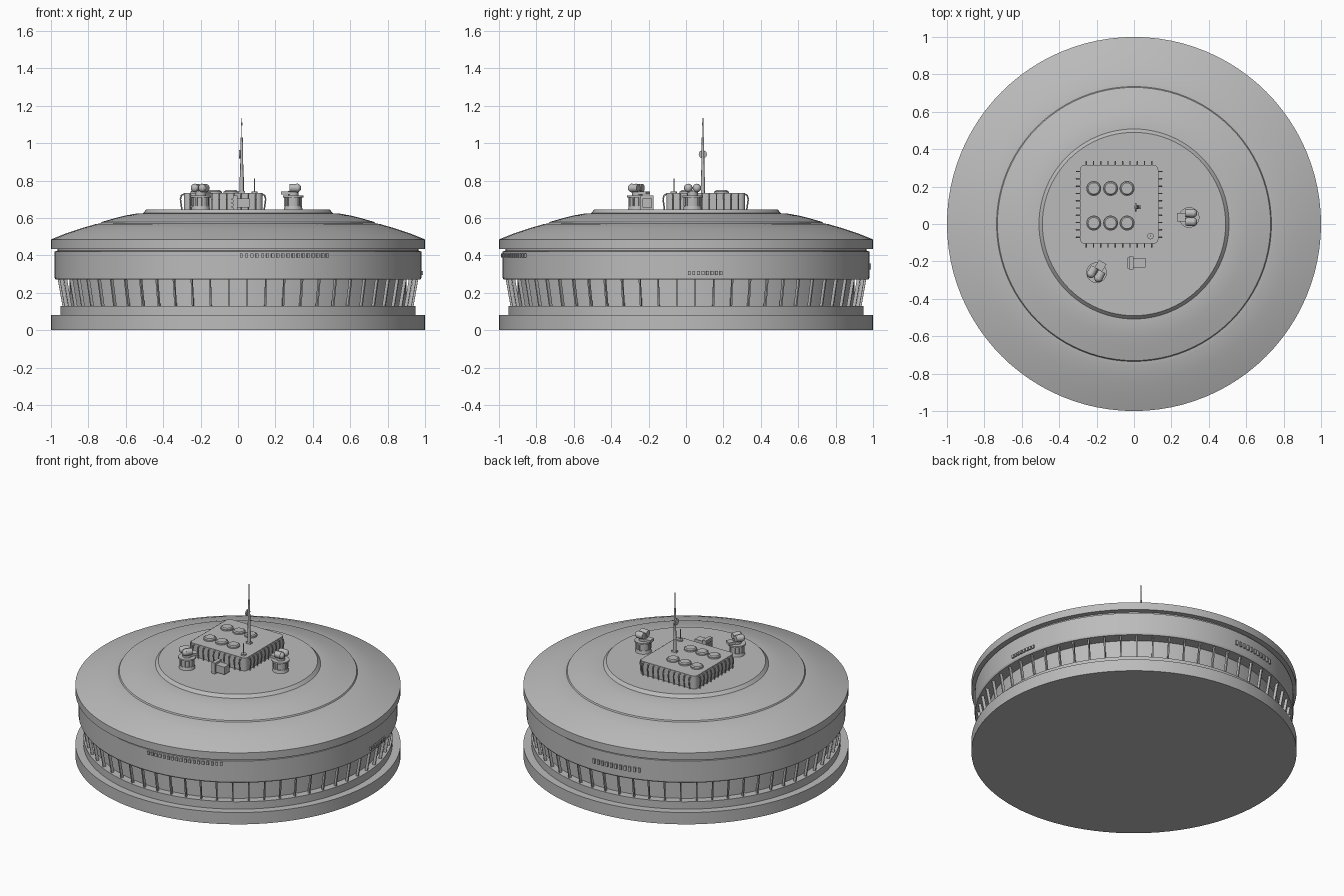
import bpy, bmesh, math
from mathutils import Matrix, Vector

cube = bpy.data.objects.get("Cube")
if cube:
    bpy.data.objects.remove(cube, do_unlink=True)

grey = bpy.data.materials.new("concrete grey")
grey.use_nodes = True
grey.diffuse_color = (0.5, 0.5, 0.5, 1)
grey.node_tree.nodes["Principled BSDF"].inputs["Base Color"].default_value = (0.5, 0.5, 0.5, 1)


def finish(name, bm, smooth=True):
    bmesh.ops.recalc_face_normals(bm, faces=bm.faces)
    mesh = bpy.data.meshes.new(name)
    bm.to_mesh(mesh)
    bm.free()
    mesh.materials.append(grey)
    obj = bpy.data.objects.new(name, mesh)
    bpy.context.collection.objects.link(obj)
    if smooth:
        bpy.ops.object.select_all(action="DESELECT")
        obj.select_set(True)
        bpy.context.view_layer.objects.active = obj
        bpy.ops.object.shade_smooth_by_angle(angle=math.radians(25))
    return obj


def lathe(name, profile, sides=96):
    """Turn a closed profile that runs from axis to axis."""
    bm = bmesh.new()
    verts = [bm.verts.new((r, 0, z)) for r, z in profile]
    edges = [bm.edges.new(pair) for pair in zip(verts, verts[1:])]
    bmesh.ops.spin(bm, geom=verts + edges, axis=(0, 0, 1), cent=(0, 0, 0),
                   angle=2 * math.pi, steps=sides, use_duplicate=False)
    bmesh.ops.remove_doubles(bm, verts=bm.verts, dist=0.0001)
    return finish(name, bm)


def box(bm, centre, size, frame=Matrix()):
    bmesh.ops.create_cube(bm, size=1, matrix=frame @ Matrix.Translation(centre)
                          @ Matrix.Diagonal((*size, 1)))


def tube(bm, start, end, r1, r2=None, sides=16, frame=Matrix()):
    start, end = Vector(start), Vector(end)
    axis = end - start
    turn = axis.to_track_quat("Z", "Y").to_matrix().to_4x4()
    bmesh.ops.create_cone(bm, cap_ends=True, segments=sides, radius1=r1,
                          radius2=r1 if r2 is None else r2, depth=axis.length,
                          matrix=frame @ Matrix.Translation((start + end) / 2) @ turn)


def spin(angle):
    return Matrix.Rotation(angle, 4, "Z")


# Main round building
lathe("base_ring", [(0, 0), (1, 0), (1, 0.08), (0.95, 0.08), (0.95, 0.13), (0, 0.13)])
lathe("window_wall", [(0, 0.12), (0.9, 0.12), (0.9, 0.28), (0, 0.28)])
lathe("upper_band", [(0, 0.27), (0.975, 0.27), (0.98, 0.28), (0.98, 0.42),
                     (0.965, 0.425), (0.965, 0.44), (0, 0.44)])
lathe("roof", [(0, 0.435), (1, 0.435), (1, 0.485), (0.92, 0.517), (0.84, 0.544), (0.757, 0.568),
               (0.735, 0.57), (0.73, 0.578), (0.66, 0.598), (0.6, 0.613), (0.54, 0.624),
               (0.508, 0.625), (0.49, 0.645), (0, 0.645)])

# Leaning window fins
bm = bmesh.new()
COUNT = 60
for i in range(COUNT):
    lean = spin(2 * math.pi * (i + 0.5) / COUNT) @ Matrix.Translation((0.943, 0, 0.2)) \
        @ Matrix.Rotation(math.radians(10), 4, "Y")
    box(bm, (0, 0, 0), (0.018, 0.008, 0.155), lean)
finish("window_fins", bm, False)

# Plain raised block rows on the upper band
for name, start, end, z, height, count in (("front_block_row", -89, -61, 0.4, 0.022, 18),
                                           ("left_block_row", 1, 11, 0.305, 0.02, 8),
                                           ("back_block_row", 90, 108, 0.34, 0.03, 11)):
    bm = bmesh.new()
    for i in range(count):
        angle = math.radians(start + (end - start) * i / (count - 1))
        box(bm, (0.983, 0, z), (0.014, 0.015, height), spin(angle))
    finish(name, bm, False)

# Rooftop plant unit
unit = Matrix.Translation((-0.08, 0.105, 0))
bm = bmesh.new()
box(bm, (0, 0, 0.688), (0.42, 0.42, 0.09), unit)
upright = [e for e in bm.edges if abs(e.verts[0].co.z - e.verts[1].co.z) > 0.05]
bmesh.ops.bevel(bm, geom=upright, offset=0.025, segments=4, affect="EDGES", profile=0.5)
finish("plant_unit", bm)

# Curved ribs on all four sides of the unit
bm = bmesh.new()
rib = [(0.205, 0.728), (0.222, 0.722), (0.228, 0.7), (0.22, 0.645)]
for side in range(4):
    for i in range(10):
        y = (i - 4.5) * 0.039
        for (x1, z1), (x2, z2) in zip(rib, rib[1:]):
            tube(bm, (x1, y, z1), (x2, y, z2), 0.004, sides=6, frame=unit @ spin(side * math.pi / 2))
finish("plant_ribs", bm)

# Six round fans with raised rims
bm = bmesh.new()
for x in (-0.215, -0.125, -0.037):
    for y in (0.005, 0.19):
        tube(bm, (x, y, 0.73), (x, y, 0.742), 0.04, sides=32)
        tube(bm, (x, y, 0.742), (x, y, 0.748), 0.036, 0.03, sides=32)
finish("roof_fans", bm)

# Mast with bracket and fittings
bm = bmesh.new()
x, y = 0.02, 0.09
tube(bm, (x, y, 0.645), (x, y, 0.82), 0.011)
tube(bm, (x, y, 0.82), (x, y, 1.03), 0.009, 0.006)
tube(bm, (x, y, 1.03), (x, y, 1.135), 0.0025, sides=8)
tube(bm, (x, y, 1.095), (x, y, 1.11), 0.004, sides=8)
tube(bm, (x - 0.014, y, 0.94), (x - 0.006, y, 0.94), 0.022)
box(bm, (x, y, 0.738), (0.034, 0.02, 0.012))
finish("mast", bm)

# Small aerial on the unit's corner
bm = bmesh.new()
x, y = 0.088, -0.065
tube(bm, (x, y, 0.73), (x, y, 0.742), 0.017)
tube(bm, (x, y, 0.742), (x, y, 0.81), 0.003, sides=8)
finish("small_aerial", bm)


# Twin lamp stations: round pedestal, deck, rear box and paired heads
def lamp_station(name, x, y, angle):
    frame = Matrix.Translation((x, y, 0.645)) @ spin(math.radians(angle))
    bm = bmesh.new()
    tube(bm, (0, 0, 0), (0, 0, 0.02), 0.05, 0.046, 24, frame)
    tube(bm, (0, 0, 0.02), (0, 0, 0.065), 0.042, 0.042, 24, frame)
    tube(bm, (0, 0, 0.065), (0, 0, 0.075), 0.055, 0.055, 24, frame)
    tube(bm, (0, 0, 0.075), (0, 0, 0.1), 0.028, 0.028, 16, frame)
    box(bm, (0.04, 0, 0.087), (0.05, 0.045, 0.016), frame)
    for i in range(8):
        box(bm, (0.044, 0, 0.042), (0.008, 0.01, 0.045), frame @ spin(i * math.pi / 4))
    for side in (-1, 1):
        tube(bm, (0.02, side * 0.023, 0.115), (-0.025, side * 0.023, 0.115), 0.021, 0.023, 16, frame)
        bmesh.ops.create_uvsphere(bm, u_segments=16, v_segments=8, radius=0.023, matrix=frame
                                  @ Matrix.Translation((-0.02, side * 0.023, 0.115)))
    finish(name, bm)


lamp_station("front_lamp_station", -0.2, -0.26, 60)
lamp_station("left_lamp_station", 0.295, 0.035, 180)

# Low vent beside the unit
bm = bmesh.new()
box(bm, (-0.015, -0.208, 0.682), (0.025, 0.07, 0.074))
box(bm, (0.03, -0.208, 0.68), (0.065, 0.05, 0.05))
for z in (0.66, 0.68, 0.7):
    box(bm, (-0.03, -0.208, z), (0.008, 0.06, 0.008))
finish("roof_vent", bm, False)
